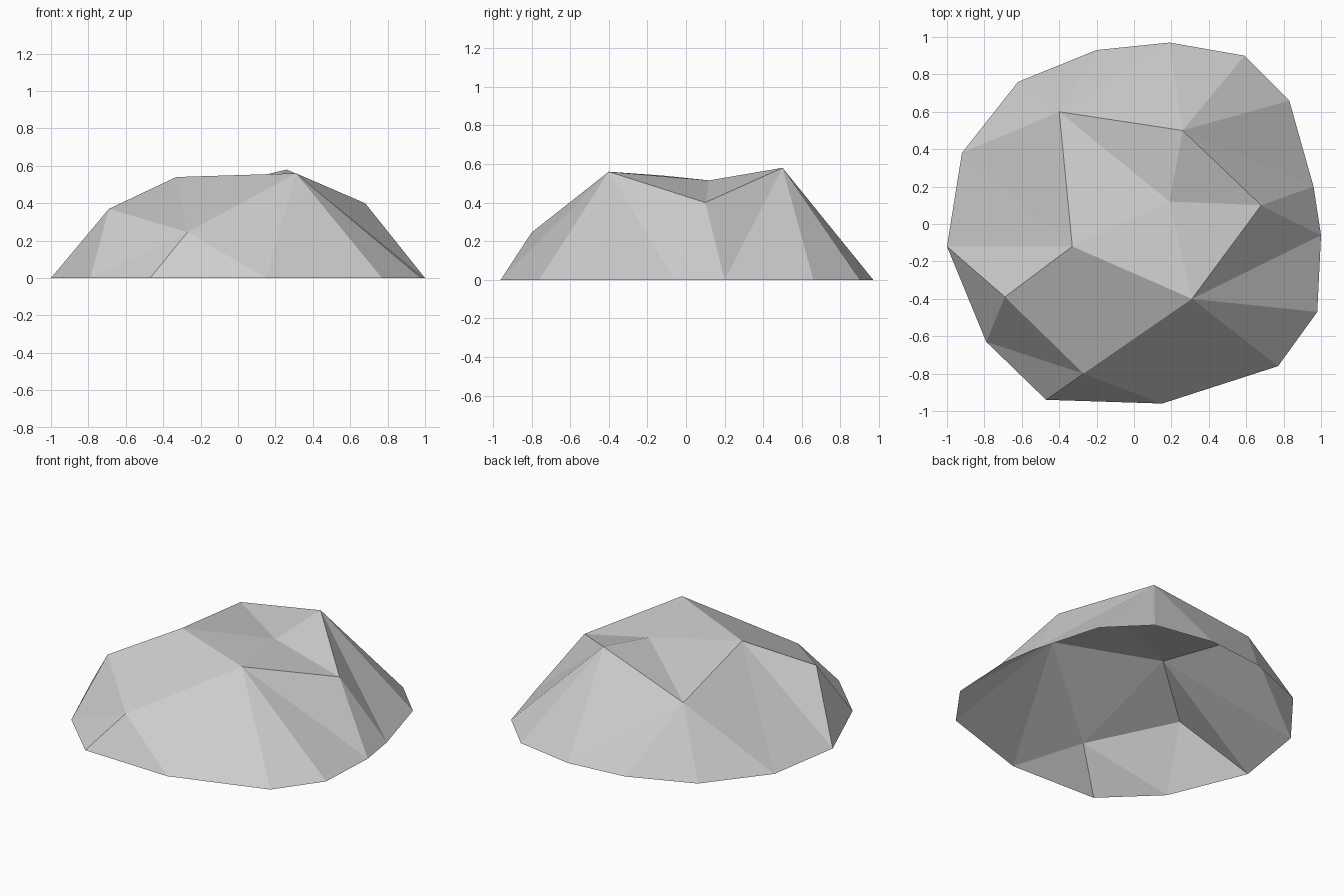
import bpy
import bmesh

default_cube = bpy.data.objects.get("Cube")
if default_cube:
    bpy.data.objects.remove(default_cube, do_unlink=True)

# Ground outline, counter-clockwise seen from above, starting at the left end of the west ledge
OUTLINE = [(-.92, .38), (-1, -.12), (-.79, -.63), (-.47, -.94), (.15, -.96),
           (.77, -.76), (.98, -.47), (1, -.06), (.96, .2), (.83, .66),
           (.59, .9), (.19, .97), (-.2, .93), (-.62, .76)]

# Crest points in the same order, each with the number of outline edges it fans down to
CREST = [("west", (-.33, -.12, .54), 1),
         ("shoulder", (-.69, -.39, .37), 1),
         ("foot", (-.27, -.8, .245), 2),
         ("front_peak", (.31, -.4, .56), 3),
         ("east", (.68, .1, .4), 1),
         ("back_peak", (.26, .5, .58), 3),
         ("north", (-.4, .6, .42), 3)]
HOLLOW = (.19, .12, .515)


def make_material(name, value):
    material = bpy.data.materials.new(name)
    material.use_nodes = True
    colour = (value, value, value, 1)
    material.diffuse_color = colour
    shader = next(n for n in material.node_tree.nodes if n.type == "BSDF_PRINCIPLED")
    shader.inputs["Base Color"].default_value = colour
    shader.inputs["Roughness"].default_value = .9
    return material


def build_rock():
    bm = bmesh.new()
    rim = [bm.verts.new((x, y, 0)) for x, y in OUTLINE]
    names = [name for name, _, _ in CREST]
    crest = {name: bm.verts.new(place) for name, place, _ in CREST}
    hollow = bm.verts.new(HOLLOW)

    # Sloping sides: a fan under every crest point, then a triangle joining it to the next
    step = 0
    for index, (name, _, count) in enumerate(CREST):
        for _ in range(count):
            following = (step + 1) % len(rim)
            bm.faces.new((crest[name], rim[step], rim[following]))
            step = following
        neighbour = names[(index + 1) % len(names)]
        bm.faces.new((crest[name], rim[step], crest[neighbour]))

    # Front slab
    for a, b in (("shoulder", "foot"), ("foot", "front_peak")):
        bm.faces.new((crest["west"], crest[a], crest[b]))

    # Shallow top around the hollow
    top = ["west", "front_peak", "east", "back_peak", "north"]
    for a, b in zip(top, top[1:] + top[:1]):
        bm.faces.new((hollow, crest[a], crest[b]))

    mesh = bpy.data.meshes.new("rock")
    bm.to_mesh(mesh)
    bm.free()
    mesh.materials.append(make_material("light grey stone", .62))
    rock = bpy.data.objects.new("rock", mesh)
    bpy.context.collection.objects.link(rock)


build_rock()
